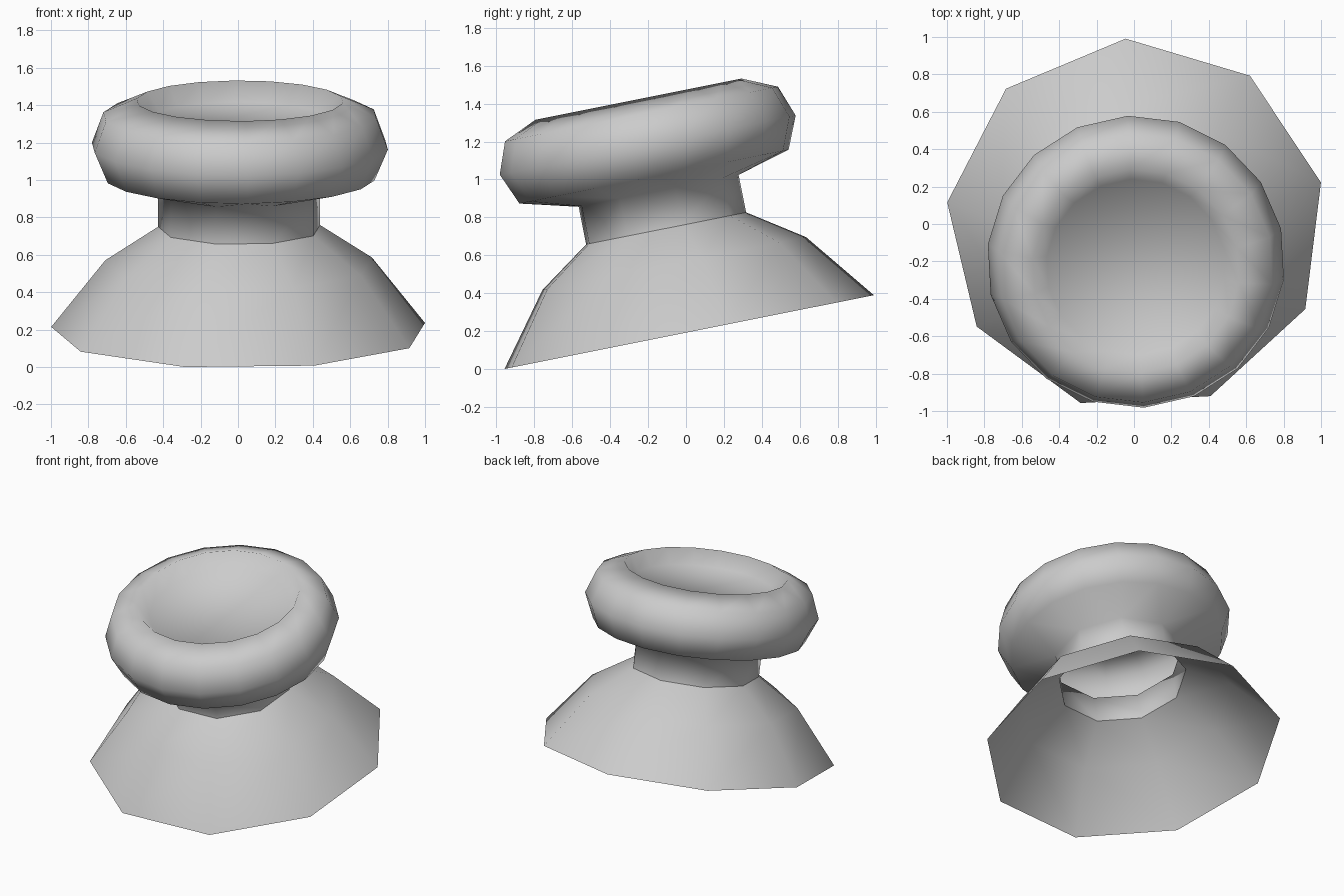
import bpy, bmesh
from math import radians, cos, sin, pi

if "Cube" in bpy.data.objects:
    bpy.data.objects.remove(bpy.data.objects["Cube"])

TILT = radians(11.3)
PHASE = radians(13.1)


def ring(bm, radius, height, sides):
    return [bm.verts.new((radius * cos(PHASE + 2 * pi * i / sides),
                          radius * sin(PHASE + 2 * pi * i / sides), height))
            for i in range(sides)]


def join_rings(bm, low, high):
    n, m = len(low), len(high)
    for i in range(n):
        j = (i + 1) % n
        if n == m:
            bm.faces.new((low[i], low[j], high[j], high[i]))
        else:  # nine sides opening out to eighteen
            a, b, c = high[2 * i], high[2 * i + 1], high[(2 * i + 2) % m]
            bm.faces.new((low[i], b, a))
            bm.faces.new((low[i], low[j], b))
            bm.faces.new((low[j], c, b))


def lathe(name, profile, cap=False):
    bm = bmesh.new()
    rings = [ring(bm, *p) for p in profile]
    for low, high in zip(rings, rings[1:]):
        join_rings(bm, low, high)
    if cap:
        bm.faces.new(rings[-1])
    for f in bm.faces:
        f.smooth = True
    mesh = bpy.data.meshes.new(name)
    bm.to_mesh(mesh)
    bm.free()
    obj = bpy.data.objects.new(name, mesh)
    obj.location = (0.01, -0.004, 0.191)
    obj.rotation_euler = (TILT, 0, 0)
    bpy.context.collection.objects.link(obj)
    return obj


# Open flared skirt, nine sides
lathe("flared_skirt", [(1.016, 0, 9), (0.725, 0.37, 9), (0.44, 0.56, 9)])

# Hollow neck widening into the rounded thumb pad with a sunken floor
lathe("neck_and_pad", [(0.44, 0.56, 9), (0.44, 0.762, 9),
                       (0.725, 0.84, 18), (0.797, 1.01, 18),
                       (0.735, 1.177, 18), (0.555, 1.257, 18),
                       (0.48, 1.155, 18)], cap=True)
